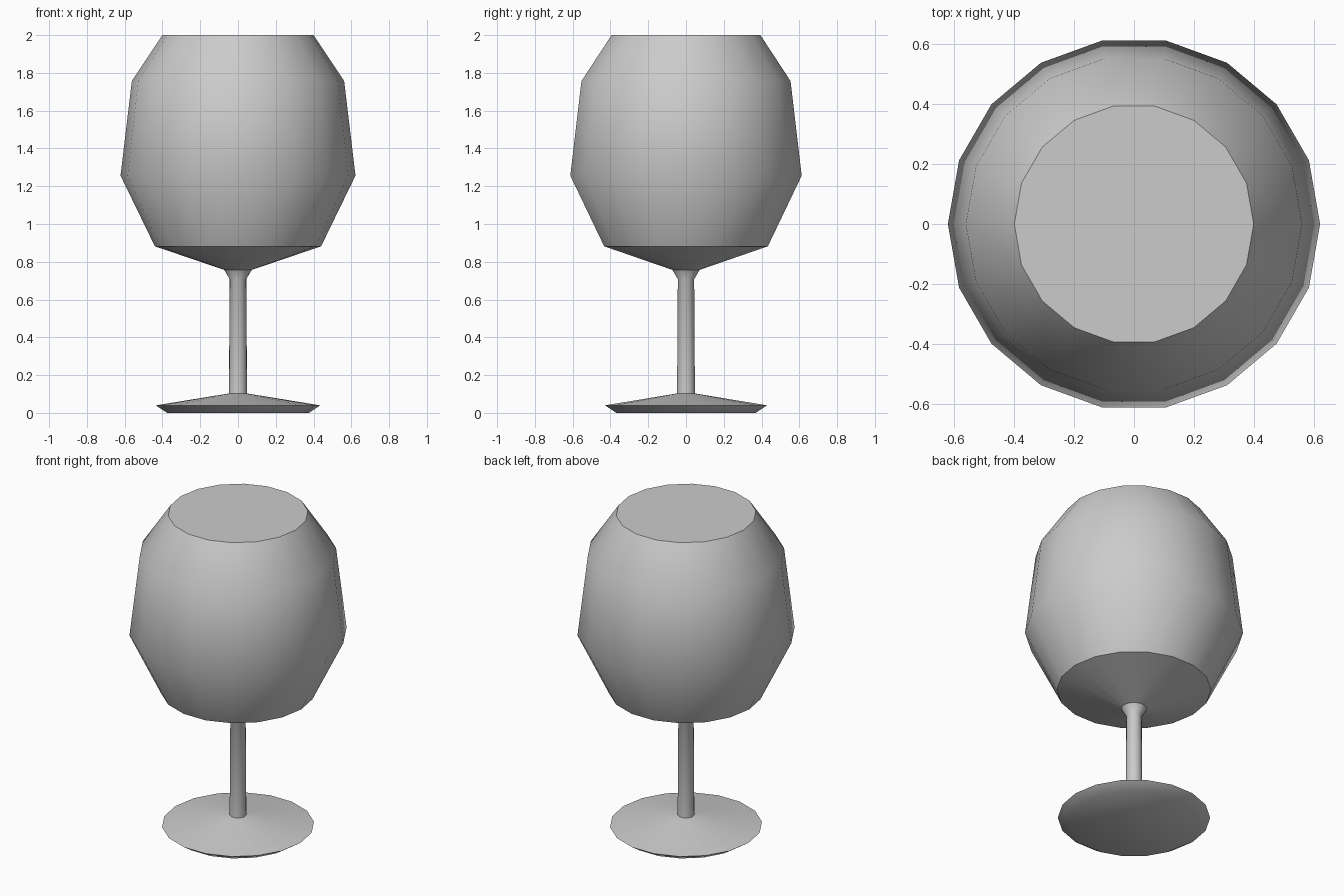
import bpy, bmesh, math

if "Cube" in bpy.data.objects:
    bpy.data.objects.remove(bpy.data.objects["Cube"])

SIDES = 18


def lathe(name, profile):
    """Closed solid of revolution from (radius, z) points, bottom to top."""
    bm = bmesh.new()
    rings = []
    for r, z in profile:
        rings.append([bm.verts.new((r * math.cos(2 * math.pi * i / SIDES),
                                    r * math.sin(2 * math.pi * i / SIDES), z))
                      for i in range(SIDES)])
    for a, b in zip(rings, rings[1:]):
        for i in range(SIDES):
            j = (i + 1) % SIDES
            bm.faces.new((a[i], a[j], b[j], b[i]))
    bm.faces.new(rings[0][::-1])
    bm.faces.new(rings[-1])
    mesh = bpy.data.meshes.new(name)
    bm.to_mesh(mesh)
    bm.free()
    obj = bpy.data.objects.new(name, mesh)
    bpy.context.collection.objects.link(obj)
    bpy.ops.object.select_all(action='DESELECT')
    obj.select_set(True)
    bpy.context.view_layer.objects.active = obj
    bpy.ops.object.shade_smooth_by_angle(angle=math.radians(38))
    return obj


# Foot, stem and bowl turned as one continuous piece
lathe("goblet", [
    (0.375, 0.0), (0.435, 0.04),                  # foot
    (0.048, 0.103), (0.044, 0.708),               # stem
    (0.073, 0.757), (0.44, 0.882),                # flare and bowl underside
    (0.622, 1.256), (0.562, 1.757), (0.40, 2.0),  # bowl wall up to flat top
])
